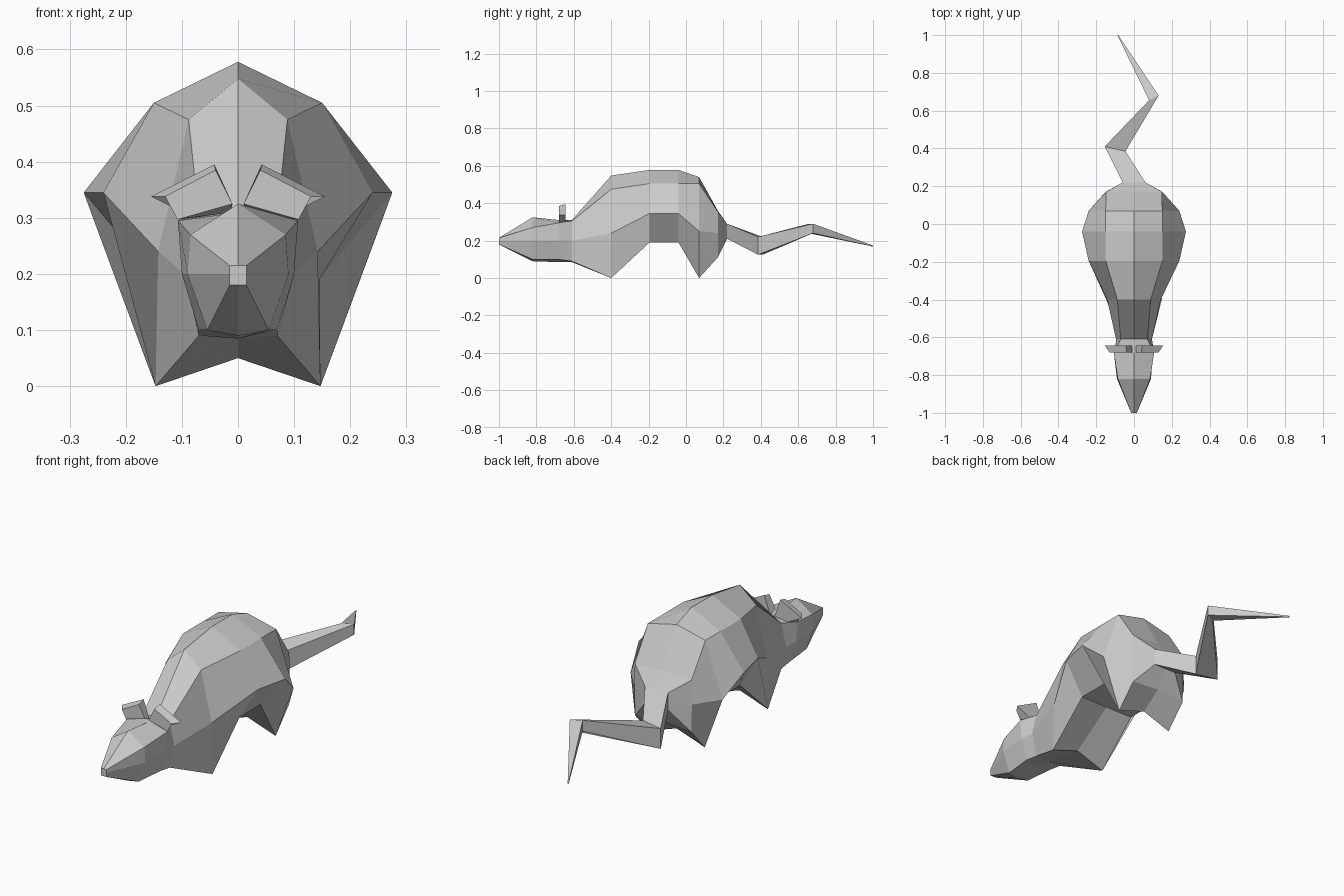
import bpy
import bmesh

if "Cube" in bpy.data.objects:
    bpy.data.objects.remove(bpy.data.objects["Cube"])


def make_object(name, bm):
    bmesh.ops.remove_doubles(bm, verts=bm.verts, dist=0.0005)
    bmesh.ops.recalc_face_normals(bm, faces=bm.faces)
    mesh = bpy.data.meshes.new(name)
    bm.to_mesh(mesh)
    bm.free()
    obj = bpy.data.objects.new(name, mesh)
    bpy.context.collection.objects.link(obj)
    return obj


def loft(name, rings):
    """Bridge equal-sized rings of points and cap both ends."""
    bm = bmesh.new()
    loops = [[bm.verts.new(p) for p in ring] for ring in rings]
    n = len(loops[0])
    for a, b in zip(loops, loops[1:]):
        for i in range(n):
            j = (i + 1) % n
            bm.faces.new((a[i], a[j], b[j], b[i]))
    bm.faces.new(loops[0])
    bm.faces.new(loops[-1])
    return make_object(name, bm)


def mirrored_ring(y, top, upper, mid, low, bottom):
    side = [upper, mid, low]
    half = [(x, y, z) for x, z in side]
    other = [(-x, y, z) for x, z in reversed(side)]
    return [(0, y, top)] + half + [(0, y, bottom)] + other


# Head, body and pulled-down legs: y, top z, upper/mid/low (x, z), bottom z
sections = [
    (-1.00, .215, (.015, .215), (.015, .20), (.015, .18), .18),   # nose
    (-.82, .325, (.085, .27), (.09, .20), (.055, .10), .09),      # brow
    (-.68, .31, (.107, .295), (.10, .20), (.07, .10), .085),      # cheeks
    (-.61, .31, (.07, .305), (.095, .20), (.07, .09), .085),      # neck
    (-.40, .548, (.088, .475), (.142, .24), (.147, 0), .05),      # front legs
    (-.195, .578, (.15, .505), (.24, .345), (.145, .19), .19),    # belly
    (-.04, .578, (.15, .505), (.275, .345), (.145, .19), .19),
    (.07, .54, (.15, .505), (.24, .25), (.147, 0), .05),          # hind legs
    (.17, .36, (.148, .355), (.15, .24), (.147, .11), .12),       # rump
    (.22, .29, (.06, .29), (.06, .25), (.06, .21), .21),          # tail root
]
loft("body", [mirrored_ring(*s) for s in sections])

# Zigzag tail: left and right edge (x, y) with bottom and top z
tail_path = [
    ((-.06, .22), (.06, .22), .21, .29),
    ((-.155, .41), (-.045, .385), .125, .22),
    ((.08, .655), (.13, .68), .24, .29),
    ((-.088, 1.0), (-.083, 1.0), .168, .174),
]
loft("tail", [[(*l, lo), (*r, lo), (*r, hi), (*l, hi)]
              for l, r, lo, hi in tail_path])

# Ears: tapered slabs, smaller at the front
ear_front = [(.01, .325), (.04, .385), (.13, .338), (.108, .297)]
ear_back = [(.012, .31), (.042, .395), (.155, .338), (.08, .30)]
for name, s in (("right_ear", 1), ("left_ear", -1)):
    loft(name, [[(s * x, -.68, z) for x, z in ear_front],
                [(s * x, -.643, z) for x, z in ear_back]])
